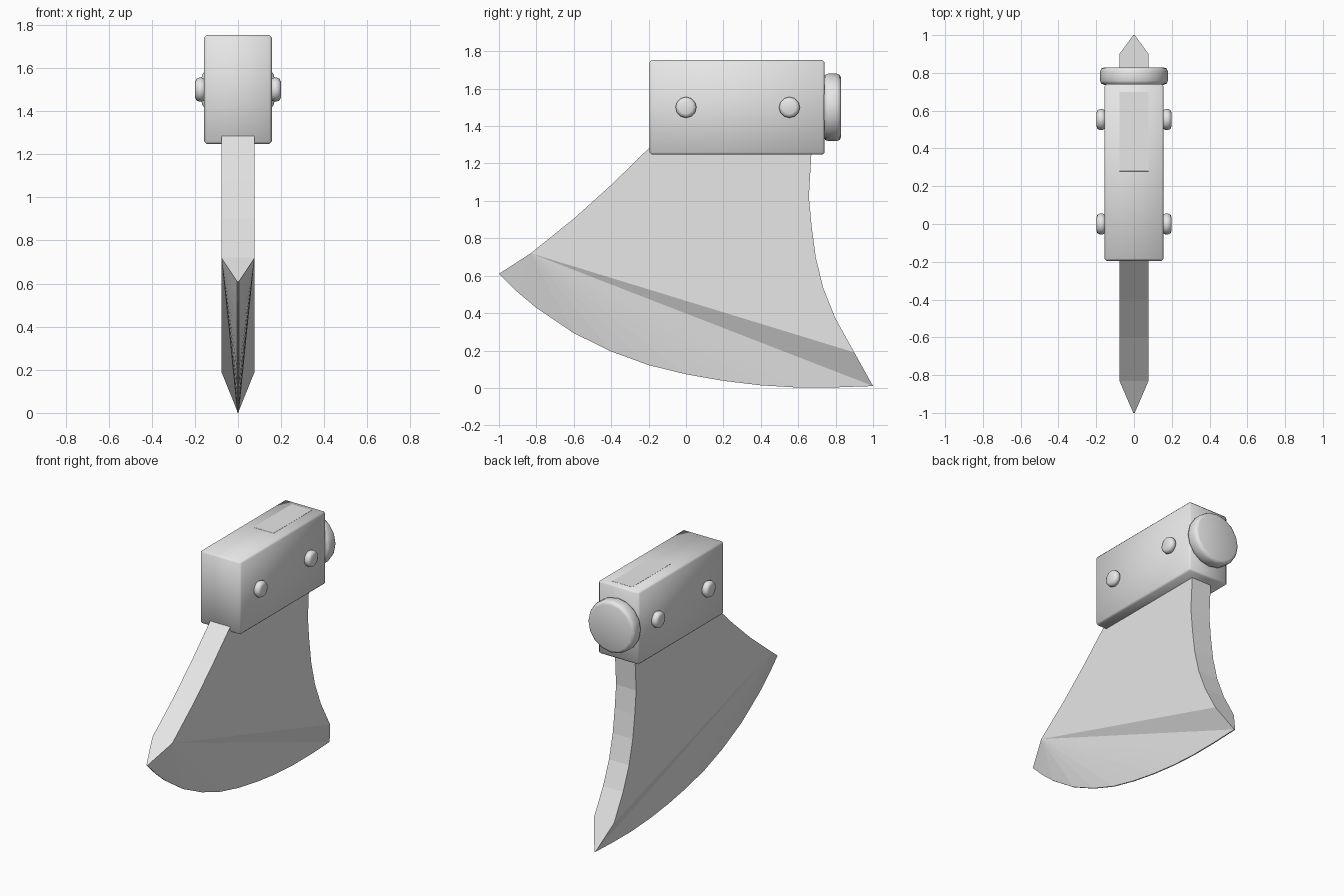
import bpy, bmesh, math
from mathutils import Matrix

if "Cube" in bpy.data.objects:
    bpy.data.objects.remove(bpy.data.objects["Cube"])

steel = bpy.data.materials.new("light_steel")
steel.diffuse_color = (0.8, 0.8, 0.8, 1)
steel.use_nodes = True
steel.node_tree.nodes["Principled BSDF"].inputs["Base Color"].default_value = steel.diffuse_color


def make(name, bm, smooth):
    bmesh.ops.recalc_face_normals(bm, faces=bm.faces)
    mesh = bpy.data.meshes.new(name)
    for f in bm.faces:
        f.smooth = smooth
    bm.to_mesh(mesh)
    bm.free()
    mesh.materials.append(steel)
    obj = bpy.data.objects.new(name, mesh)
    bpy.context.collection.objects.link(obj)
    return obj


def disc(name, centre, radius, depth, bevel, axis, sides=16):
    """Cylinder with softened rims, lying along the x or y axis."""
    bm = bmesh.new()
    bmesh.ops.create_cone(bm, cap_ends=True, segments=sides,
                          radius1=radius, radius2=radius, depth=depth)
    rims = [e for e in bm.edges if abs(e.verts[0].co.z - e.verts[1].co.z) < 1e-4]
    bmesh.ops.bevel(bm, geom=rims, offset=bevel, segments=2, profile=0.5, affect='EDGES')
    rot = Matrix.Rotation(math.pi / 2, 4, 'Y' if axis == 'x' else 'X')
    bm.transform(Matrix.Translation(centre) @ rot)
    return make(name, bm, True)


# Blade: side outline (y, z), full thickness on the body, thin on the cutting edge
body = [(-0.83, 0.72), (-0.6, 0.905), (-0.4, 1.085), (-0.2, 1.28),
        (0.05, 1.53), (0.28, 1.754),
        (0.70, 1.754), (0.67, 1.25), (0.657, 1.02), (0.672, 0.86), (0.694, 0.696),
        (0.735, 0.53), (0.80, 0.37), (0.90, 0.19)]
cutting = [(1.0, 0.01), (0.8, 0.003), (0.6, 0.002), (0.4, 0.014), (0.2, 0.038),
           (0.0, 0.073), (-0.2, 0.122), (-0.4, 0.195), (-0.6, 0.293),
           (-0.8, 0.428), (-0.9, 0.512), (-1.0, 0.61)]
bm = bmesh.new()
rings = []
for s in (1, -1):
    flat = [bm.verts.new((s * 0.077, y, z)) for y, z in body]
    edge = [bm.verts.new((s * 0.004, y, z)) for y, z in cutting]
    rings.append(flat + edge)
    bm.faces.new(flat)                                # flat cheek
    bm.faces.new((flat[0], flat[-1], edge[0]))        # ground bevel, fanned from the front
    for a, b in zip(edge, edge[1:]):
        bm.faces.new((flat[0], a, b))
right, left = rings
for i in range(len(right)):
    j = (i + 1) % len(right)
    bm.faces.new((right[i], left[i], left[j], right[j]))
make("blade", bm, False)

# Socket block clamped over the top of the blade
bm = bmesh.new()
bmesh.ops.create_cube(bm, size=1)
bm.transform(Matrix.Translation((0, 0.273, 1.5)) @ Matrix.Diagonal((0.314, 0.936, 0.506, 1)))
bmesh.ops.bevel(bm, geom=bm.edges[:], offset=0.012, segments=1, affect='EDGES')
make("socket_block", bm, True)

# Hammer cap on the back of the block
disc("hammer_cap", (0, 0.783, 1.5), 0.18, 0.092, 0.022, 'y')

# Rivets on both sides
for side, label in ((1, "right"), (-1, "left")):
    for n, y in enumerate((0.0, 0.553)):
        disc(f"rivet_{label}_{n + 1}", (side * 0.174, y, 1.5), 0.056, 0.05, 0.02, 'x', 12)
